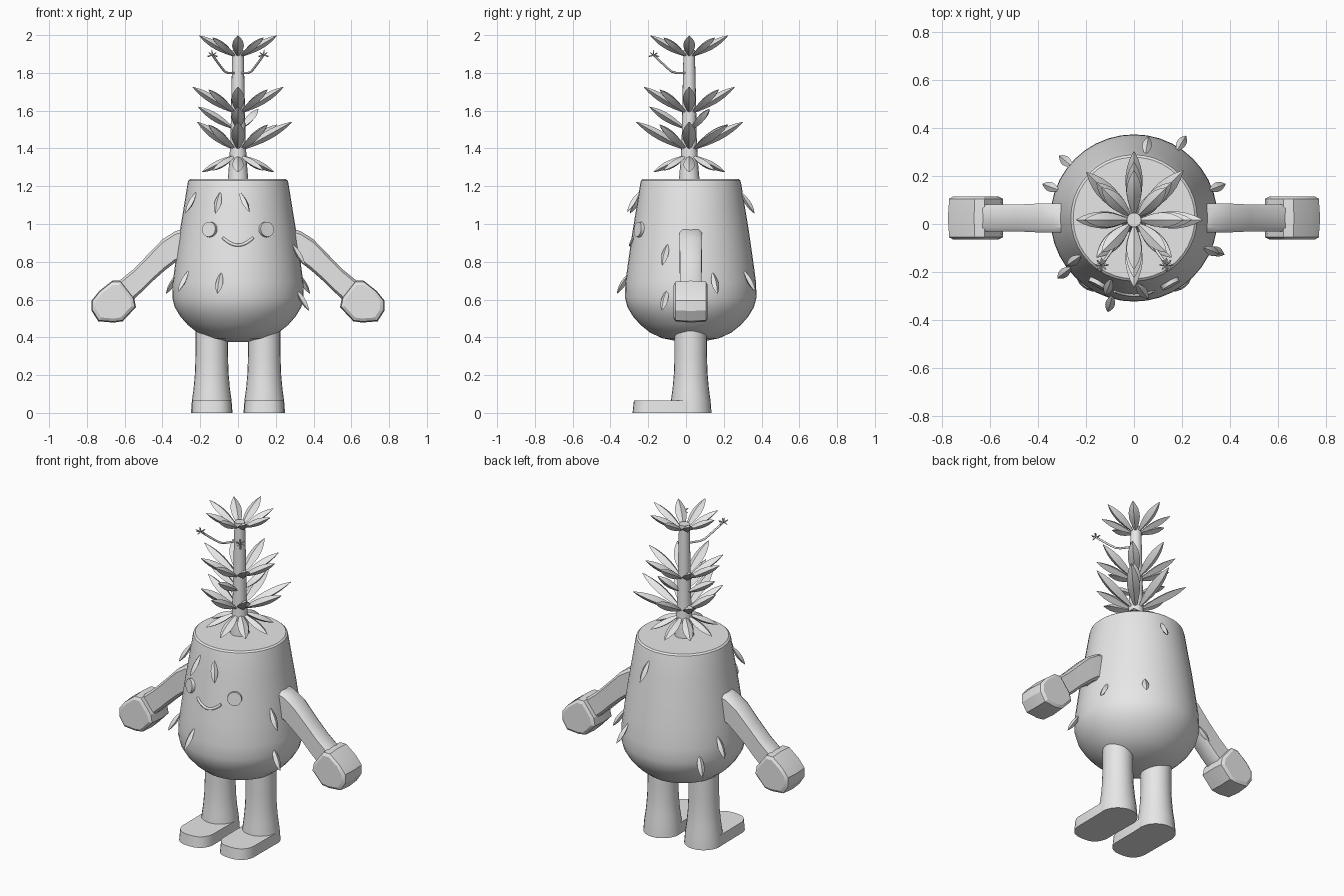
import bpy, bmesh
from math import sin, cos, pi, radians, sqrt
from mathutils import Vector, Matrix

cube = bpy.data.objects.get("Cube")
if cube:
    bpy.data.objects.remove(cube, do_unlink=True)

GREY = (0.8, 0.8, 0.8, 1)
clay = bpy.data.materials.new("plain_grey")
clay.use_nodes = True
clay.diffuse_color = GREY
clay.node_tree.nodes["Principled BSDF"].inputs["Base Color"].default_value = GREY

CY = 0.025  # depth of the body axis
UP = Vector((0, 0, 1))


def finish(bm, name, angle=35):
    bmesh.ops.recalc_face_normals(bm, faces=bm.faces)
    mesh = bpy.data.meshes.new(name)
    bm.to_mesh(mesh)
    bm.free()
    mesh.materials.append(clay)
    obj = bpy.data.objects.new(name, mesh)
    bpy.context.collection.objects.link(obj)
    bpy.ops.object.select_all(action="DESELECT")
    obj.select_set(True)
    bpy.context.view_layer.objects.active = obj
    bpy.ops.object.shade_smooth_by_angle(angle=radians(angle))
    return obj


def loft(bm, rings):
    """Skin a list of closed rings and cap both ends."""
    rows = [[bm.verts.new(p) for p in ring] for ring in rings]
    for a, b in zip(rows, rows[1:]):
        for i in range(len(a)):
            j = (i + 1) % len(a)
            bm.faces.new((a[i], a[j], b[j], b[i]))
    bm.faces.new(rows[0])
    bm.faces.new(rows[-1])


def lathe(name, profile, x=0, y=CY, sides=32):
    bm = bmesh.new()
    loft(bm, [[(x + r * cos(2 * pi * i / sides), y + r * sin(2 * pi * i / sides), z)
               for i in range(sides)] for r, z in profile])
    return finish(bm, name)


def leaf(bm, base, tip, width, thick, steps=8):
    """Pointed leaf with a ridge along both faces."""
    base, tip = Vector(base), Vector(tip)
    d = (tip - base).normalized()
    side = d.cross(UP).normalized()
    normal = side.cross(d)
    rings = []
    for k in range(steps + 1):
        t = k / steps
        w = max(sin(pi * t ** 1.15) ** 0.8 if 0 < k < steps else 0, 0.06)
        c = base.lerp(tip, t)
        rings.append([c + side * width * w, c + normal * thick * w,
                      c - side * width * w, c - normal * thick * w])
    loft(bm, rings)


def tube(name, points, radius):
    data = bpy.data.curves.new(name, "CURVE")
    data.dimensions = "3D"
    data.bevel_depth = radius
    data.bevel_resolution = 2
    data.use_fill_caps = True
    data.materials.append(clay)
    line = data.splines.new("POLY")
    line.points.add(len(points) - 1)
    for p, q in zip(line.points, points):
        p.co = (*q, 1)
    bpy.context.collection.objects.link(bpy.data.objects.new(name, data))


# Pot-shaped body
BODY = [(0.05, 0.375), (0.15, 0.395), (0.215, 0.425), (0.265, 0.465), (0.305, 0.51),
        (0.335, 0.56), (0.348, 0.61), (0.346, 0.69), (0.33, 0.81), (0.31, 0.95),
        (0.287, 1.09), (0.267, 1.215), (0.263, 1.23), (0.253, 1.238)]
lathe("body", BODY, sides=40)


def body_radius(z):
    for (r0, z0), (r1, z1) in zip(BODY, BODY[1:]):
        if z0 <= z <= z1:
            return r0 + (r1 - r0) * (z - z0) / (z1 - z0)
    return 0.25


def on_face(x, z, lift=0.0):
    r = body_radius(z) + lift
    return Vector((x, CY - sqrt(r * r - x * x), z))


# Smile
smile = [(0.08 * k / 8, 0.888 + 0.04 * (k / 8) ** 2) for k in range(-8, 9)]
tube("mouth", [on_face(x, z, 0.001) for x, z in smile], 0.008)

ARM = [((0.26, 0.985), (0.26, 0.80)), ((0.335, 0.96), (0.335, 0.795)),
       ((0.40, 0.918), (0.39, 0.752)), ((0.485, 0.83), (0.46, 0.69)),
       ((0.56, 0.755), (0.51, 0.64)), ((0.64, 0.69), (0.565, 0.59))]
HAND = [(0.62, 0.70), (0.665, 0.70), (0.735, 0.645), (0.775, 0.595), (0.775, 0.54),
        (0.74, 0.485), (0.66, 0.478), (0.61, 0.485), (0.54, 0.56), (0.55, 0.61)]
SECTION = [(-0.7, 1), (0.7, 1), (1, 0.8), (1, -0.8), (0.7, -1), (-0.7, -1), (-1, -0.8), (-1, 0.8)]

for s, label in ((1, "left"), (-1, "right")):
    # Eye
    bm = bmesh.new()
    spot = on_face(s * 0.148, 0.97)
    facing = Vector((spot.x, spot.y - CY, 0.04)).normalized()
    turn = facing.to_track_quat("Z", "Y").to_matrix().to_4x4()
    bmesh.ops.create_cone(bm, cap_ends=True, segments=24, radius1=0.042, radius2=0.04,
                          depth=0.03, matrix=Matrix.Translation(spot) @ turn)
    finish(bm, label + "_eye")

    # Arm
    bm = bmesh.new()
    rings = []
    for k, (top, low) in enumerate(ARM):
        half = 0.06 if k < 3 else 0.056
        rings.append([(s * (low[0] + (top[0] - low[0]) * (v + 1) / 2), CY + half * u,
                       low[1] + (top[1] - low[1]) * (v + 1) / 2) for u, v in SECTION])
    loft(bm, rings)
    finish(bm, label + "_arm", 40)

    # Mitten hand
    bm = bmesh.new()
    cx, cz = 0.66, 0.585
    rings = [[(s * (cx + (x - cx) * k), CY + y, cz + (z - cz) * k) for x, z in HAND]
             for y, k in ((-0.09, 0.8), (-0.08, 0.95), (0, 1), (0.08, 0.95), (0.09, 0.8))]
    loft(bm, rings)
    finish(bm, label + "_hand", 25)

    # Leg
    lathe(label + "_leg", [(0.11, 0), (0.105, 0.065), (0.096, 0.13), (0.089, 0.21),
                           (0.086, 0.30), (0.086, 0.46)], x=s * 0.139, sides=24)

    # Foot slab with rounded toe and heel
    outline = []
    for i in range(28):
        a = 2 * pi * i / 28
        c, n = cos(a), sin(a)
        if n >= 0:
            outline.append((0.108 * c, CY + 0.105 * n))
        else:
            outline.append((0.108 * abs(c) ** 0.75 * (1 if c > 0 else -1),
                            -0.17 - 0.113 * abs(n) ** 0.85))
    bm = bmesh.new()
    loft(bm, [[(s * (0.139 + x * k), -0.08 + (y + 0.08) * k, z) for x, y in outline]
              for z, k in ((0, 1), (0.065, 0.965))])
    finish(bm, label + "_foot")

    # Flower stalk
    ax, ay = s * 0.135, -0.17
    path = [(0.1, 1.80), (0.4, 1.80), (0.52, 1.807), (0.63, 1.825), (0.85, 1.865), (1, 1.895)]
    tube(label + "_stalk", [(ax * t, CY + (ay - CY) * t, z) for t, z in path], 0.006)

    # Star flower
    bm = bmesh.new()
    heart = Vector((ax, ay, 1.893))
    for i in range(8):
        a = 2 * pi * i / 8
        ray = Vector((cos(a), sin(a), 0.5 if i % 2 else -0.2)).normalized()
        leaf(bm, heart, heart + ray * 0.032, 0.005, 0.004, 4)
    leaf(bm, heart, heart + Vector((s * 0.004, -0.004, 0.03)), 0.005, 0.005, 4)
    finish(bm, label + "_flower")

# Trunk
lathe("trunk", [(0.055, 1.23), (0.047, 1.32), (0.04, 1.45), (0.035, 1.7), (0.03, 1.92)],
      y=0.017, sides=16)


# Leaf whorls: reaches run anticlockwise from +x in eighths of a turn
def whorl(name, z, rise, reaches, width, thick):
    bm = bmesh.new()
    for i, reach in enumerate(reaches):
        if reach:
            a = 2 * pi * i / 8
            out = Vector((cos(a), sin(a), 0))
            base = Vector((0, 0.017, z)) + out * 0.015
            up = rise * (1 if i % 2 == 0 else 0.9)
            leaf(bm, base, base + out * (reach - 0.015) + UP * up, width, thick)
    finish(bm, name, 20)


whorl("crown_leaves", 1.885, 0.112, [0.205, 0.19] * 4, 0.031, 0.02)
whorl("upper_leaves", 1.585, 0.14, [0.24, 0.22] * 4, 0.034, 0.022)
whorl("middle_leaves", 1.5, 0.12, [0, 0.15, 0, 0, 0.21, 0, 0.21, 0], 0.034, 0.022)
whorl("lower_leaves", 1.39, 0.15, [0.285, 0.29, 0.285, 0.28, 0.215, 0.22, 0.28, 0.22], 0.036, 0.024)
whorl("drooping_leaves", 1.365, -0.09, [0.19] * 8, 0.03, 0.018)

# Hanging leaflets on the body: x and y give the direction, then height and sideways lean
LEAFLETS = [(-0.1, -0.27, 1.115, 0), (0.03, -0.28, 1.12, 0.35), (-0.24, -0.17, 1.115, 0),
            (0.05, 0.28, 1.115, 0), (-0.28, -0.22, 0.7, 0), (-0.1, -0.36, 0.69, 0),
            (0.33, -0.14, 0.84, 0), (0.37, -0.15, 0.6, 0), (0.35, 0.13, 0.69, 0),
            (0.19, 0.3, 0.7, 0), (-0.35, 0.13, 0.69, 0), (-0.3, 0.25, 0.6, 0)]
bm = bmesh.new()
for x, y, z, lean in LEAFLETS:
    out = Vector((x, y, 0)).normalized()
    centre = Vector((0, CY, z)) + out * (body_radius(z) + 0.022)
    hang = (out * 0.55 - UP * 0.85 + UP.cross(out) * lean).normalized() * 0.07
    leaf(bm, centre - hang, centre + hang, 0.02, 0.015)
finish(bm, "body_leaflets")
